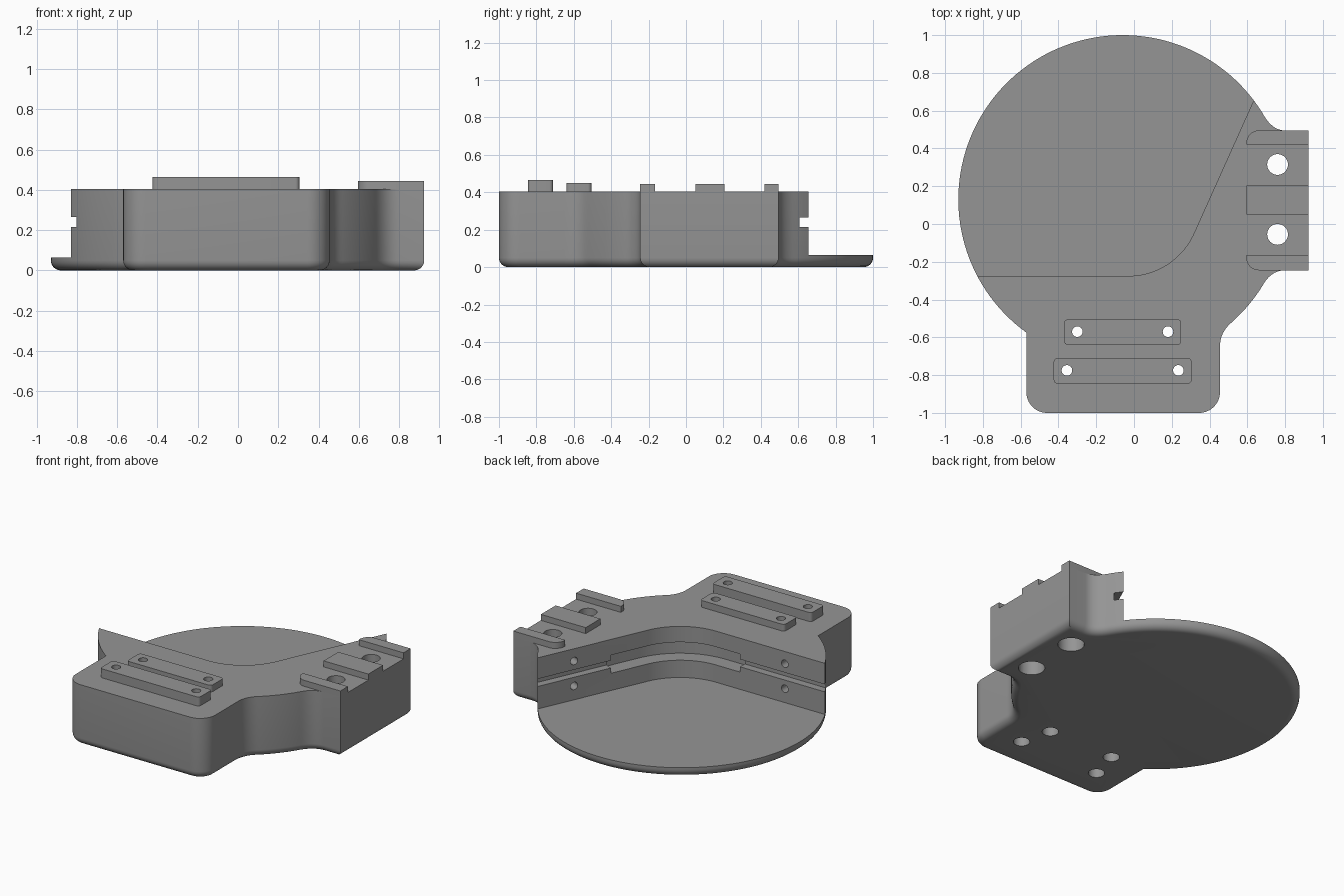
import bpy, bmesh, math
from mathutils import Vector

if "Cube" in bpy.data.objects:
    bpy.data.objects.remove(bpy.data.objects["Cube"])

grey = bpy.data.materials.new("plain grey")
grey.diffuse_color = (0.3, 0.3, 0.3, 1)
grey.use_nodes = True
grey.node_tree.nodes["Principled BSDF"].inputs["Base Color"].default_value = grey.diffuse_color

CX, CY, R = -0.06, 0.13, 0.87          # round base plate
TOP, PLATE = 0.405, 0.065              # block height, plate thickness


def arc(cx, cy, r, a0, a1, n):
    return [(cx + r * math.cos(math.radians(a0 + (a1 - a0) * i / n)),
             cy + r * math.sin(math.radians(a0 + (a1 - a0) * i / n))) for i in range(n + 1)]


def blend(p, c, q, n=10):
    """Soft inner corner from p to q around c."""
    p, c, q = Vector(p), Vector(c), Vector(q)
    return [tuple(p * (1 - t) ** 2 + c * 2 * t * (1 - t) + q * t * t)
            for t in (i / n for i in range(n + 1))]


def on_rim(a):
    return arc(CX, CY, R, a, a, 1)[0]


def inset(pts, d):
    """Move a counter-clockwise outline inward by d."""
    out = []
    for i, p in enumerate(pts):
        p, a, b = Vector(p), Vector(pts[i - 1]), Vector(pts[(i + 1) % len(pts)])
        e, f = (p - a).normalized(), (b - p).normalized()
        n1, n2 = Vector((-e.y, e.x)), Vector((-f.y, f.x))
        out.append(tuple(p + (n1 + n2) * d / (1 + n1.dot(n2))))
    return out


def loft(name, rings):
    """Solid from stacked (outline, z) rings."""
    bm = bmesh.new()
    loops = [[bm.verts.new((x, y, z)) for x, y in pts] for pts, z in rings]
    n = len(loops[0])
    for lo, hi in zip(loops, loops[1:]):
        for i in range(n):
            j = (i + 1) % n
            bm.faces.new((lo[i], lo[j], hi[j], hi[i]))
    bm.faces.new(loops[0][::-1])
    bm.faces.new(loops[-1])
    bmesh.ops.recalc_face_normals(bm, faces=bm.faces)
    me = bpy.data.meshes.new(name)
    bm.to_mesh(me)
    bm.free()
    me.materials.append(grey)
    ob = bpy.data.objects.new(name, me)
    bpy.context.collection.objects.link(ob)
    return ob


def prism(name, pts, z0, z1):
    return loft(name, [(pts, z0), (pts, z1)])


def drill(x, y, r, z0, z1):
    return prism("drill", arc(x, y, r, 0, 360, 32)[:-1], z0, z1)


def cut(ob, cutters):
    for c in cutters:
        c.hide_render = True
        m = ob.modifiers.new("cut", 'BOOLEAN')
        m.operation, m.solver, m.object = 'DIFFERENCE', 'EXACT', c
    dg = bpy.context.evaluated_depsgraph_get()
    me = bpy.data.meshes.new_from_object(ob.evaluated_get(dg))
    ob.modifiers.clear()
    ob.data = me
    for c in cutters:
        bpy.data.objects.remove(c)


def rounded(x0, y0, x1, y1, r):
    """Rounded rectangle, r = radii of (left-bottom, right-bottom, right-top, left-top)."""
    pts = []
    for k, (x, y, sx, sy) in enumerate(((x0, y0, 1, 1), (x1, y0, -1, 1), (x1, y1, -1, -1), (x0, y1, 1, -1))):
        if r[k]:
            pts += arc(x + sx * r[k], y + sy * r[k], r[k], 180 + 90 * k, 270 + 90 * k, 8)
        else:
            pts.append((x, y))
    return pts


# Inner wall line: straight, bend, straight
BX, BY, BR, BEND = -0.03, 0.105, 0.38, 65.8
DIR = Vector((math.cos(math.radians(BEND)), math.sin(math.radians(BEND))))
NRM = Vector((DIR.y, -DIR.x))


def wall(off, x_start, s_end):
    bend = arc(BX, BY, BR + off, -90, -90 + BEND, 24)
    return [(x_start, BY - BR - off)] + bend + [tuple(Vector(bend[-1]) + DIR * s_end)]


def ribbon(name, deep, x_start, s_end, z0, z1):
    return prism(name, wall(deep, x_start, s_end) + wall(-0.06, x_start, s_end)[::-1], z0, z1)


# Main body outline, counter-clockwise
outline = [on_rim(234.1)]
outline += arc(-0.46, -0.89, 0.11, 180, 270, 12) + arc(0.345, -0.89, 0.11, -90, 0, 12)
outline += blend((0.455, -0.65), (0.455, -0.571), on_rim(-48.2))
outline += arc(CX, CY, R, -48.2, -31.7, 8)[1:-1]
outline += blend(on_rim(-31.7), (0.725, -0.245), (0.80, -0.245))
outline += [(0.925, -0.245), (0.925, 0.495)]
outline += blend((0.80, 0.495), (0.73, 0.495), on_rim(31.7))
outline += arc(CX, CY, R, 31.7, 234.1, 80)[1:-1]

# Body with rounded underside edge
FIL = 0.05
rings = [(inset(outline, FIL * (1 - math.sin(a))), FIL * (1 - math.cos(a)))
         for a in (math.pi / 2 * i / 6 for i in range(7))]
body = loft("body", rings + [(outline, TOP)])

small = [(-0.30, -0.57), (0.18, -0.57), (-0.355, -0.775), (0.235, -0.775)]
large = [(0.76, 0.315), (0.76, -0.055)]


def bolt_holes(z0, z1):
    return [drill(x, y, 0.028, z0, z1) for x, y in small] + \
           [drill(x, y, 0.055, z0, z1) for x, y in large]


# Open pocket above the plate, wall groove and deeper middle recess
cutters = [prism("pocket", wall(0, -1.2, 1.5) + [(-1.2, 1.3)], PLATE, 1),
           ribbon("groove", 0.05, -1.2, 1.5, 0.215, 0.265),
           ribbon("recess", 0.10, -0.205, 0.26, 0.18, 0.30)]
# Through holes with wider bores below
cutters += bolt_holes(-0.1, 0.7)
cutters += [drill(x, y, 0.05, -0.1, 0.25) for x, y in small]
cutters += [drill(x, y, 0.08, -0.1, 0.25) for x, y in large]
# Blind holes in the wall
for x, y, n in ((0.529, 0.421, NRM), (-0.535, -0.275, Vector((0, -1)))):
    for z in (0.157, 0.323):
        d = drill(0, 0, 0.025, -0.1, 0.12)
        d.rotation_euler = Vector((n.x, n.y, 0)).to_track_quat('Z', 'Y').to_euler()
        d.location = (x, y, z)
        cutters.append(d)
cut(body, cutters)

# Raised bars on the front tab and ribs on the side tab
c = 0.02
parts = [body]
for name, box, radii, z in (
        ("front_bar_inner", (-0.37, -0.64, 0.25, -0.505), (c, c, c, c), 0.45),
        ("front_bar_outer", (-0.425, -0.845, 0.305, -0.71), (c, c, c, c), 0.465),
        ("side_rib_back", (0.595, 0.42, 0.925, 0.495), (0, 0, 0, 0.065), 0.445),
        ("side_rib_middle", (0.595, 0.05, 0.925, 0.205), (0, 0, 0, 0), 0.445),
        ("side_rib_front", (0.595, -0.245, 0.925, -0.165), (0.065, 0, 0, 0), 0.445)):
    bar = prism(name, rounded(*box, radii), TOP - 0.003, z)
    if name.startswith("front_bar"):
        cut(bar, bolt_holes(0.3, 0.7)[:4])
    parts.append(bar)

for ob in [o for o in bpy.data.objects if o not in parts]:
    bpy.data.objects.remove(ob)

# Smooth curved sides, keep crisp edges
for ob in parts:
    ob.select_set(True)
bpy.context.view_layer.objects.active = body
bpy.ops.object.shade_smooth_by_angle(angle=math.radians(30))
